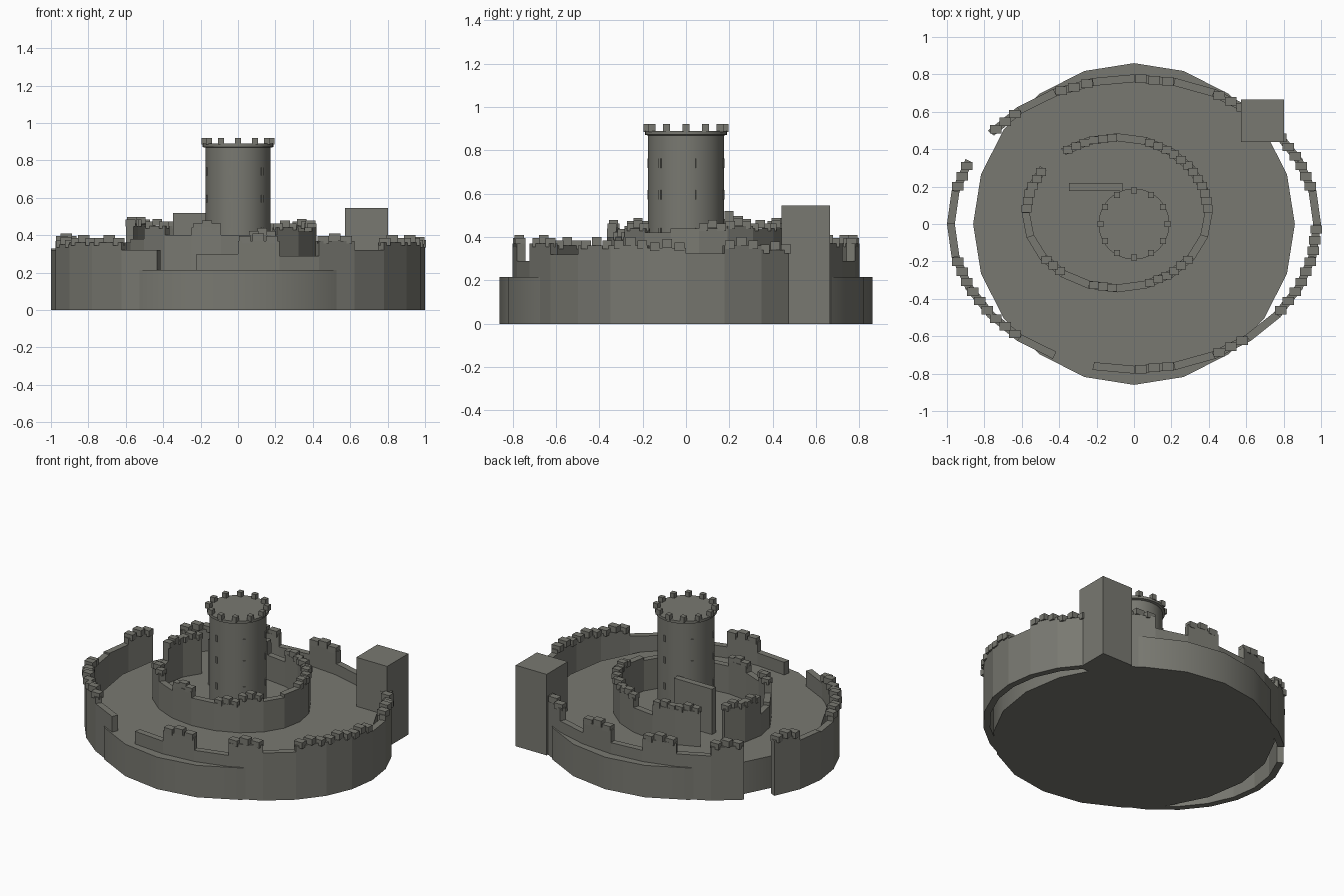
import bpy, bmesh, math
from mathutils import Matrix, Vector

cube = bpy.data.objects.get("Cube")
if cube:
    bpy.data.objects.remove(cube, do_unlink=True)

# One stone colour for everything
stone = bpy.data.materials.new("grey stone")
stone.use_nodes = True
colour = (0.19, 0.19, 0.165, 1)
stone.diffuse_color = colour
stone.node_tree.nodes["Principled BSDF"].inputs["Base Color"].default_value = colour


def finish(bm, name, smooth=False):
    bmesh.ops.recalc_face_normals(bm, faces=bm.faces)
    mesh = bpy.data.meshes.new(name)
    bm.to_mesh(mesh)
    bm.free()
    mesh.materials.append(stone)
    obj = bpy.data.objects.new(name, mesh)
    bpy.context.collection.objects.link(obj)
    if smooth:
        bpy.ops.object.select_all(action="DESELECT")
        obj.select_set(True)
        bpy.context.view_layer.objects.active = obj
        bpy.ops.object.shade_smooth_by_angle(angle=math.radians(30))
    return obj


def add_box(bm, centre, size, turn=0):
    m = Matrix.Translation(centre) @ Matrix.Rotation(turn, 4, "Z") @ Matrix.Diagonal((*size, 1))
    bmesh.ops.create_cube(bm, size=1, matrix=m)


def box(name, centre, size):
    bm = bmesh.new()
    add_box(bm, centre, size)
    finish(bm, name)


def lathe(name, profile, sides, start=0):
    """Closed turned solid from (radius, height) pairs."""
    bm = bmesh.new()
    rings = []
    for r, z in profile:
        angles = [start + math.tau * i / sides for i in range(sides)]
        rings.append([bm.verts.new((r * math.cos(a), r * math.sin(a), z)) for a in angles])
    for low, high in zip(rings, rings[1:]):
        for i in range(sides):
            j = (i + 1) % sides
            bm.faces.new((low[i], low[j], high[j], high[i]))
    bm.faces.new(rings[0])
    bm.faces.new(rings[-1])
    finish(bm, name, smooth=True)


def ruined_wall(name, centre, radii, thick, base, heights, crowned, merlon):
    """Oval wall of straight panels, counter-clockwise from the front; 0 is a breach."""
    wall, crown = bmesh.new(), bmesh.new()
    count = len(heights)

    def point(step, inset, z):
        a = math.tau * step / count - math.pi / 2
        return Vector((centre[0] + (radii[0] - inset) * math.cos(a),
                       centre[1] + (radii[1] - inset) * math.sin(a), z))

    for k, top in enumerate(heights):
        if not top:
            continue
        ends = [(k, 0), (k + 1, 0), (k + 1, thick), (k, thick)]
        low = [wall.verts.new(point(s, i, base)) for s, i in ends]
        high = [wall.verts.new(point(s, i, top)) for s, i in ends]
        wall.faces.new(low)
        wall.faces.new(high)
        for i in range(4):
            j = (i + 1) % 4
            wall.faces.new((low[i], low[j], high[j], high[i]))
        # Three square-set merlons, the middle one standing proud
        if k in crowned:
            p, q = point(k, thick / 2, top), point(k + 1, thick / 2, top)
            for t, lift in ((0.17, 0.005), (0.5, 0.02), (0.83, 0.005)):
                add_box(crown, p.lerp(q, t) + Vector((0, 0, lift)), merlon)
    finish(wall, name)
    finish(crown, name + "_merlons")


# Mound
lathe("mound", [(0.86, 0), (0.86, 0.215)], 20, math.pi / 2)

# Outer curtain wall
outer = [0.37, 0.29, 0.37, 0.32, 0.36, 0.36, 0.35,
         0.325, 0.36, 0.34, 0.34, 0.37, 0.29, 0.37,
         0.29, 0.37, 0.30, 0.36, 0, 0.37, 0.33,
         0.32, 0.35, 0.36, 0.36, 0.32, 0, 0.30]
ruined_wall("outer_wall", (0, 0), (1, 0.8), 0.042, 0, outer,
            {0, 2, 4, 5, 6, 8, 9, 11, 13, 15, 17, 19, 22, 23, 24}, (0.062, 0.045, 0.04))

# Inner ward wall
inner = [0.40, 0.40, 0.44, 0.42, 0.44, 0.44, 0.45, 0.44, 0.44, 0.38,
         0.45, 0.45, 0, 0.46, 0.46, 0.36, 0.38, 0.45, 0.40, 0.44]
ruined_wall("inner_wall", (-0.09, 0.06), (0.51, 0.425), 0.042, 0.2, inner,
            {1, 2, 5, 6, 7, 8, 10, 11, 13, 14, 17, 19}, (0.052, 0.042, 0.036))

# Square corner tower and free-standing hall wall
box("corner_tower", (0.688, 0.552, 0.272), (0.23, 0.225, 0.545))
box("hall_wall", (-0.205, 0.198, 0.36), (0.285, 0.042, 0.32))

# Round keep with a projecting parapet
lathe("keep", [(0.175, 0.2), (0.175, 0.868), (0.19, 0.872), (0.19, 0.89)], 32)

bm = bmesh.new()
for i in range(12):
    a = math.tau * i / 12
    add_box(bm, (0.18 * math.cos(a), 0.18 * math.sin(a), 0.903), (0.032, 0.032, 0.036))
finish(bm, "keep_merlons")

# Arrow slits in three rows around the keep
bm = bmesh.new()
for z in (0.42, 0.595, 0.74):
    for i in range(6):
        a = math.radians(17 + 60 * i)
        add_box(bm, (0.175 * math.cos(a), 0.175 * math.sin(a), z), (0.009, 0.015, 0.042), a)
finish(bm, "arrow_slits")
